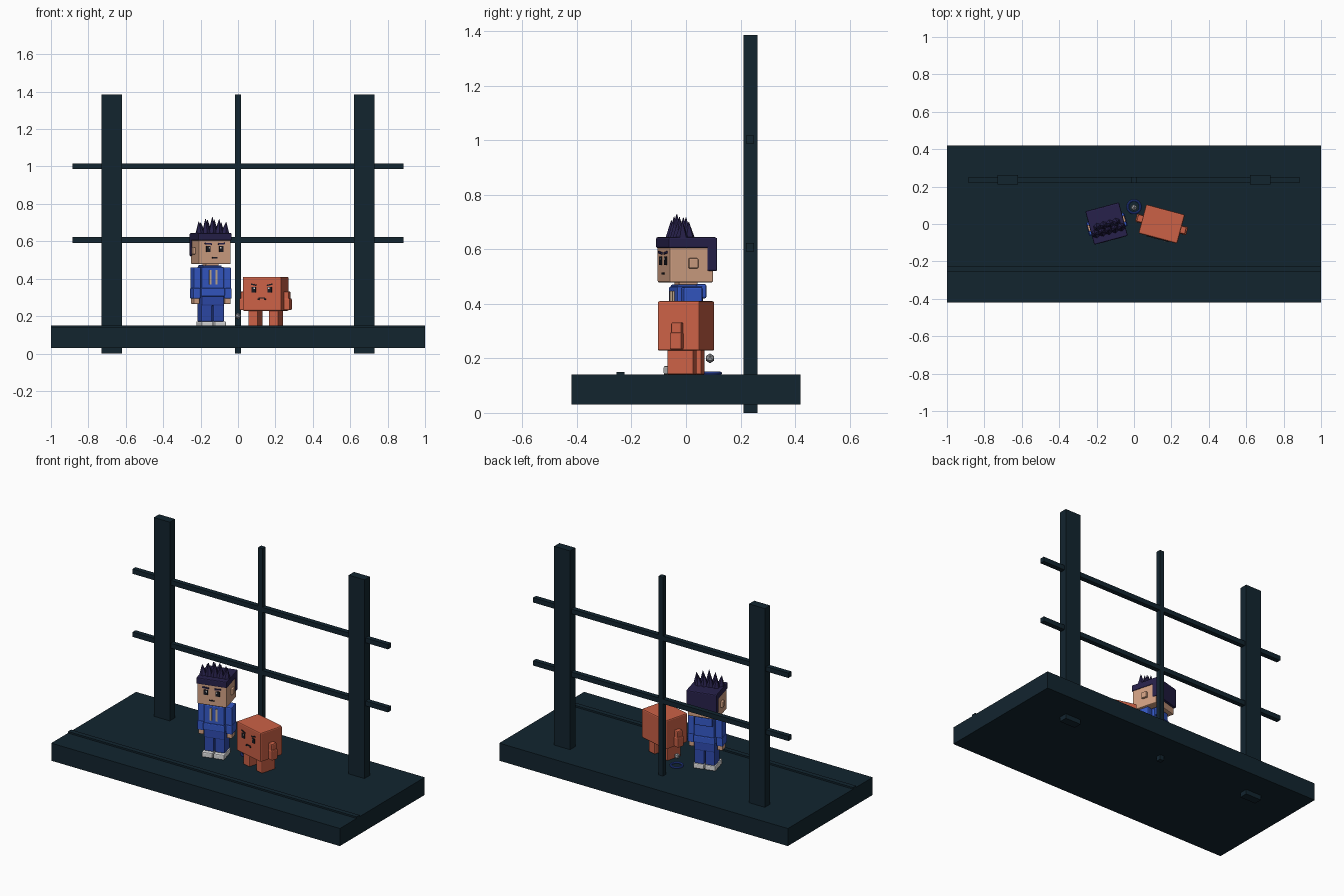
import bpy, bmesh
from math import radians
from mathutils import Matrix, Vector

cube = bpy.data.objects.get("Cube")
if cube:
    bpy.data.objects.remove(cube, do_unlink=True)


def material(name, r, g, b):
    m = bpy.data.materials.new(name)
    m.use_nodes = True
    m.diffuse_color = (r, g, b, 1)
    m.node_tree.nodes["Principled BSDF"].inputs["Base Color"].default_value = (r, g, b, 1)
    return m


TEAL = material("dark teal", 0.006, 0.018, 0.028)
ORANGE = material("orange", 0.60, 0.12, 0.062)
SKIN = material("skin", 0.65, 0.36, 0.23)
HAIR = material("dark purple hair", 0.02, 0.015, 0.07)
BLUE = material("hoodie blue", 0.035, 0.10, 0.58)
TROUSER = material("trouser blue", 0.028, 0.07, 0.42)
WHITE = material("shoe white", 0.72, 0.72, 0.72)
BLACK = material("face black", 0.01, 0.01, 0.015)
TAN = material("cord tan", 0.55, 0.42, 0.28)
GREY = material("pebble grey", 0.35, 0.36, 0.38)

WORLD = Matrix.Identity(4)


def finish(name, bm, mat, frame, bevel=0.0):
    mesh = bpy.data.meshes.new(name)
    bm.to_mesh(mesh)
    bm.free()
    mesh.materials.append(mat)
    ob = bpy.data.objects.new(name, mesh)
    bpy.context.collection.objects.link(ob)
    ob.matrix_world = frame
    if bevel:
        mod = ob.modifiers.new("soft edges", "BEVEL")
        mod.width = bevel
        mod.segments = 2
    return ob


def box(name, mat, x, y, z, frame=WORLD, bevel=0.0, roll=0):
    """Box given by its (low, high) span on each axis; roll turns it in the face plane."""
    spans = (x, y, z)
    mid = Vector([(a + b) / 2 for a, b in spans])
    size = [b - a for a, b in spans]
    bm = bmesh.new()
    bmesh.ops.create_cube(bm, size=1, matrix=Matrix.Translation(mid)
                          @ Matrix.Rotation(radians(roll), 4, "Y")
                          @ Matrix.Diagonal((*size, 1)))
    return finish(name, bm, mat, frame, bevel)


def pair(name, mat, x, y, z, frame=WORLD, bevel=0.0, roll=0):
    """A box on the left (+x) and its mirror on the right."""
    box("left_" + name, mat, x, y, z, frame, bevel, roll)
    box("right_" + name, mat, (-x[1], -x[0]), y, z, frame, bevel, -roll)


# Platform and frame
box("platform", TEAL, (-1, 1), (-0.42, 0.42), (0.03, 0.14))
box("front_strip", TEAL, (-1, 1), (-0.255, -0.225), (0.135, 0.15))
pair("post", TEAL, (0.62, 0.73), (0.21, 0.262), (0, 1.385))
box("middle_post", TEAL, (-0.015, 0.015), (0.22, 0.25), (0, 1.385))
for level, z in (("lower", 0.607), ("upper", 1.002)):
    box(level + "_rail", TEAL, (-0.885, 0.885), (0.22, 0.25), (z - 0.015, z + 0.015))

# Boy, turned toward the creature
boy = Matrix.Translation((-0.146, 0, 0)) @ Matrix.Rotation(radians(15), 4, "Z")
B = 0.006
pair("shoe", WHITE, (0.003, 0.068), (-0.068, 0.048), (0.14, 0.172), boy, B)
pair("trouser_leg", TROUSER, (0.003, 0.063), (-0.043, 0.043), (0.17, 0.275), boy, B)
box("trouser_seat", TROUSER, (-0.063, 0.063), (-0.046, 0.046), (0.255, 0.315), boy, B)
box("hoodie_hem", BLUE, (-0.066, 0.066), (-0.053, 0.053), (0.305, 0.35), boy, B)
box("hoodie_torso", BLUE, (-0.062, 0.062), (-0.05, 0.05), (0.345, 0.463), boy, B)
box("neck", SKIN, (-0.035, 0.035), (-0.035, 0.035), (0.455, 0.485), boy)
box("hood", BLUE, (-0.055, 0.055), (0.025, 0.064), (0.42, 0.472), boy, B)
box("collar", BLUE, (-0.05, 0.05), (-0.045, 0.04), (0.455, 0.47), boy, 0.004)
pair("sleeve", BLUE, (0.063, 0.104), (-0.036, 0.036), (0.345, 0.461), boy, B)
pair("cuff", BLUE, (0.066, 0.107), (-0.039, 0.033), (0.293, 0.35), boy, B)
pair("hand", SKIN, (0.069, 0.103), (-0.032, 0.026), (0.264, 0.298), boy, B)
pair("hood_cord", TAN, (0.012, 0.023), (-0.057, -0.049), (0.37, 0.447), boy)

# Head and face
box("head", SKIN, (-0.089, 0.089), (-0.085, 0.08), (0.478, 0.625), boy, B)
pair("ear", SKIN, (0.085, 0.103), (-0.015, 0.02), (0.53, 0.567), boy, 0.004)
pair("eye", BLACK, (0.024, 0.048), (-0.089, -0.084), (0.543, 0.574), boy)
pair("eye_glint", WHITE, (0.027, 0.035), (-0.091, -0.086), (0.561, 0.57), boy)
pair("brow", HAIR, (0.018, 0.056), (-0.091, -0.084), (0.583, 0.591), boy, 0, -5)
box("mouth", BLACK, (-0.015, 0.015), (-0.089, -0.084), (0.508, 0.515), boy)

# Hair block with a row of spikes
box("hair_cap", HAIR, (-0.093, 0.093), (-0.09, 0.093), (0.604, 0.644), boy, B)
box("hair_back", HAIR, (-0.093, 0.093), (0.056, 0.095), (0.52, 0.643), boy, B)


def spike(name, x, y, height, radius):
    bm = bmesh.new()
    bmesh.ops.create_cone(bm, cap_ends=True, segments=6, radius1=radius, radius2=0.001,
                          depth=height, matrix=Matrix.Translation((x, y, 0.638 + height / 2)))
    for v in bm.verts:          # tips lean outward
        if v.co.z > 0.66:
            v.co.x += x * 0.12
    finish(name, bm, HAIR, boy)


for i, height in enumerate((0.068, 0.082, 0.092, 0.08, 0.066)):
    spike("front_hair_spike", -0.068 + i * 0.034, -0.035, height, 0.026)
for i, height in enumerate((0.062, 0.078, 0.078, 0.062)):
    spike("rear_hair_spike", -0.051 + i * 0.034, -0.005, height, 0.026)

# Block creature, turned toward the boy
pal = Matrix.Translation((0.148, 0, 0)) @ Matrix.Rotation(radians(-15), 4, "Z")
box("creature_body", ORANGE, (-0.107, 0.107), (-0.08, 0.08), (0.228, 0.41), pal, 0.007)
pair("creature_leg", ORANGE, (0.03, 0.084), (-0.05, 0.05), (0.14, 0.24), pal, B)
pair("creature_upper_arm", ORANGE, (0.1, 0.134), (-0.022, 0.018), (0.285, 0.332), pal, B)
pair("creature_forearm", ORANGE, (0.104, 0.141), (-0.025, 0.02), (0.232, 0.295), pal, B)
pair("creature_eye", BLACK, (0.033, 0.056), (-0.084, -0.079), (0.327, 0.357), pal)
pair("creature_eye_glint", WHITE, (0.036, 0.043), (-0.086, -0.081), (0.345, 0.353), pal)
pair("creature_brow", BLACK, (0.028, 0.06), (-0.084, -0.079), (0.364, 0.371), pal, 0, -14)
box("creature_mouth", BLACK, (-0.018, 0.018), (-0.084, -0.079), (0.293, 0.3), pal)
pair("creature_mouth_corner", BLACK, (0.014, 0.022), (-0.084, -0.079), (0.287, 0.295), pal)

# Floor ring with a floating pebble
bpy.ops.mesh.primitive_torus_add(major_segments=24, minor_segments=8, major_radius=0.034,
                                 minor_radius=0.006, location=(0, 0.092, 0.145))
ring = bpy.context.object
ring.name = "floor_ring"
ring.data.materials.append(TROUSER)
bpy.ops.object.shade_smooth_by_angle()
bm = bmesh.new()
bmesh.ops.create_icosphere(bm, subdivisions=1, radius=0.018)
finish("floating_pebble", bm, GREY, Matrix.Translation((0, 0.088, 0.2)))
